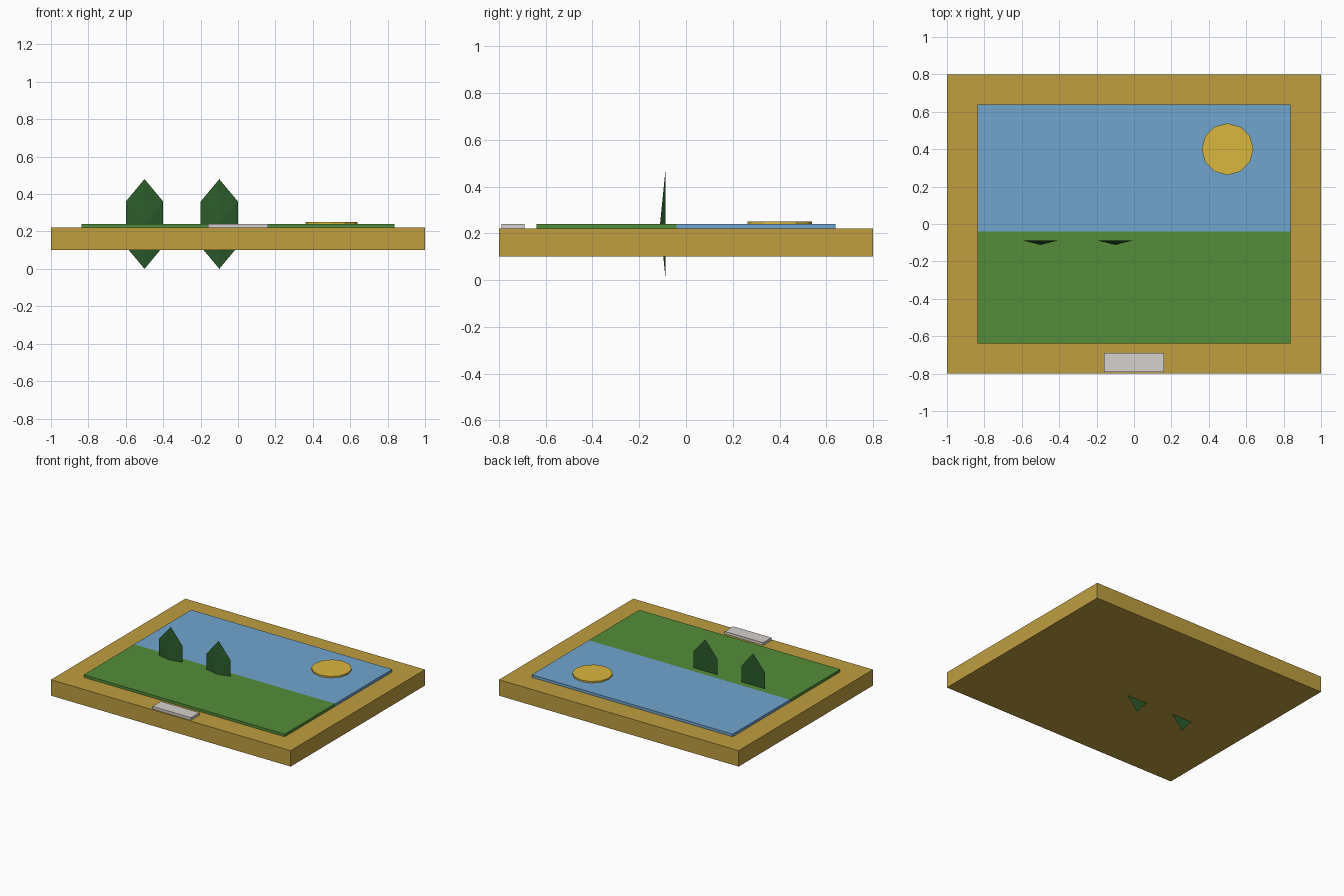
import bpy, bmesh, math
from mathutils import Matrix

if "Cube" in bpy.data.objects:
    bpy.data.objects.remove(bpy.data.objects["Cube"])


def material(name, rgb):
    # screen colour (0-255) to linear diffuse colour
    m = bpy.data.materials.new(name)
    m.diffuse_color = [(c / 255) ** 2.2 for c in rgb] + [1.0]
    m.use_nodes = True
    m.node_tree.nodes["Principled BSDF"].inputs["Base Color"].default_value = m.diffuse_color
    return m


def finish(name, bm, mat):
    mesh = bpy.data.meshes.new(name)
    bm.to_mesh(mesh)
    bm.free()
    ob = bpy.data.objects.new(name, mesh)
    bpy.context.collection.objects.link(ob)
    mesh.materials.append(mat)
    return ob


def box(name, x, y, z, mat):
    bm = bmesh.new()
    bmesh.ops.create_cube(bm, size=1)
    spans = (x, y, z)
    bmesh.ops.scale(bm, vec=[b - a for a, b in spans], verts=bm.verts)
    bmesh.ops.translate(bm, vec=[(a + b) / 2 for a, b in spans], verts=bm.verts)
    return finish(name, bm, mat)


def cone(name, sides, r1, r2, depth, matrix, mat):
    bm = bmesh.new()
    bmesh.ops.create_cone(bm, cap_ends=True, segments=sides, radius1=r1,
                          radius2=r2, depth=depth, matrix=matrix)
    bmesh.ops.remove_doubles(bm, verts=bm.verts, dist=1e-5)
    bmesh.ops.recalc_face_normals(bm, faces=bm.faces)
    return finish(name, bm, mat)


gold = material("gilded_wood", (190, 157, 66))
blue = material("sky_blue", (112, 163, 205))
green = material("grass_green", (85, 140, 60))
yellow = material("sun_yellow", (216, 182, 64))
dark = material("tree_green", (46, 90, 46))
silver = material("plate_silver", (212, 208, 204))

# Picture frame lying flat
box("frame", (-1, 1), (-0.8, 0.8), (0.10, 0.22), gold)

# Painted panels
box("sky", (-0.838, 0.838), (-0.04, 0.64), (0.215, 0.24), blue)
box("grass", (-0.838, 0.838), (-0.64, -0.04), (0.215, 0.24), green)

# Twelve-sided sun disc
cone("sun", 12, 0.138, 0.138, 0.015,
     Matrix.Translation((0.5, 0.4, 0.2435)), yellow)

# Shallow six-sided cone trees, apex to the front, poking through the frame
for i, x in enumerate((-0.5, -0.1)):
    squash = Matrix.Diagonal((0.10 / (0.24 * math.cos(math.pi / 6)), 1, 1, 1))
    m = (Matrix.Translation((x, -0.099, 0.24)) @ squash
         @ Matrix.Rotation(math.pi / 2, 4, 'X'))
    cone(f"tree_{i + 1}", 6, 0.24, 0, 0.024, m, dark)

# Blank plate on the lower rail
box("name_plate", (-0.16, 0.16), (-0.79, -0.69), (0.215, 0.24), silver)
